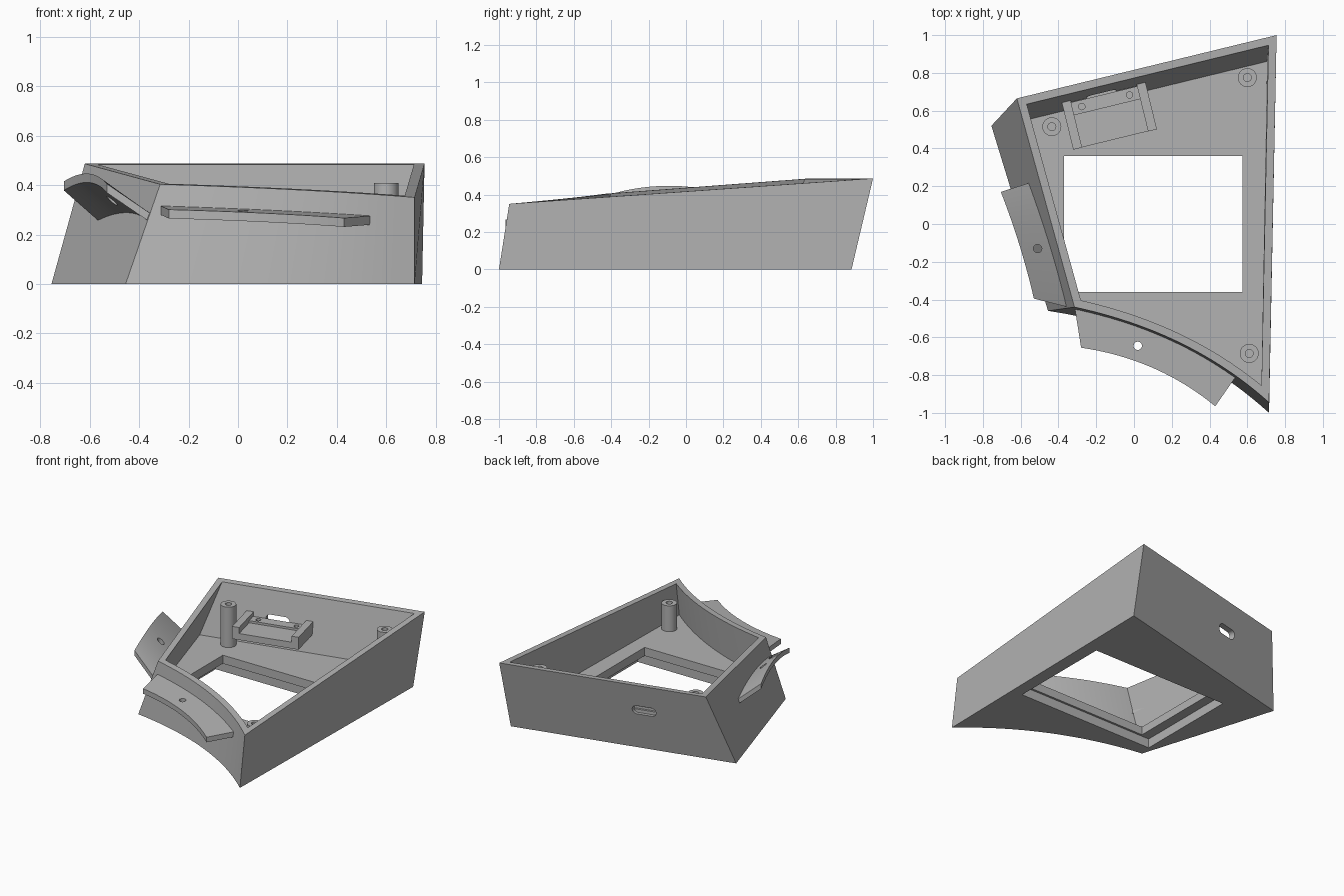
import bpy, bmesh, math
from mathutils import Vector, Matrix

if "Cube" in bpy.data.objects:
    bpy.data.objects.remove(bpy.data.objects["Cube"])

grey = bpy.data.materials.new("light_grey")
grey.diffuse_color = (0.45, 0.45, 0.45, 1)
grey.use_nodes = True
grey.node_tree.nodes["Principled BSDF"].inputs["Base Color"].default_value = grey.diffuse_color
WALL, FLOOR = 0.042, 0.125
ANG = math.atan(0.244)          # heading of the back wall


def lid(x, y):                  # sloping plane of the rim
    return 0.487 + 0.0704 * (y - 1) - 0.01715 * (x - 0.755)


def quad(a, b, c, n):           # smooth curve through three points
    a, b, c = Vector(a), Vector(b), Vector(c)
    out = []
    for i in range(n + 1):
        t = i / n
        out.append(a * (1 - t) * (1 - 2 * t) + b * 4 * t * (1 - t) + c * t * (2 * t - 1))
    return out


def make(name, verts, faces):
    me = bpy.data.meshes.new(name)
    me.from_pydata([tuple(v) for v in verts], [], faces)
    bm = bmesh.new()
    bm.from_mesh(me)
    bmesh.ops.recalc_face_normals(bm, faces=bm.faces)
    bm.to_mesh(me)
    bm.free()
    ob = bpy.data.objects.new(name, me)
    bpy.context.collection.objects.link(ob)
    me.materials.append(grey)
    return ob


def loft(name, rings, close=False):   # closed rings joined in order
    n, k = len(rings[0]), len(rings)
    faces = [(r * n + i, r * n + (i + 1) % n, (r + 1) % k * n + (i + 1) % n, (r + 1) % k * n + i)
             for r in range(k if close else k - 1) for i in range(n)]
    if not close:
        faces += [tuple(range(n)), tuple(range((k - 1) * n, k * n))]
    return make(name, [v for r in rings for v in r], faces)


def box(name, x0, x1, y0, y1, z0, z1, mat=None):
    ring = lambda z: [Vector(p) for p in ((x0, y0, z), (x1, y0, z), (x1, y1, z), (x0, y1, z))]
    ob = loft(name, [ring(z0), ring(z1)])
    if mat:
        ob.data.transform(mat)
    return ob


def cylinder(name, r, z0, z1, x, y, n=24):
    ring = lambda z: [(x + r * math.cos(2 * math.pi * i / n), y + r * math.sin(2 * math.pi * i / n), z)
                      for i in range(n)]
    return loft(name, [ring(z0), ring(z1)])


def cut(ob, cutter):
    m = ob.modifiers.new("cut", 'BOOLEAN')
    m.operation, m.solver, m.object = 'DIFFERENCE', 'EXACT', cutter
    bpy.context.view_layer.objects.active = ob
    with bpy.context.temp_override(object=ob, active_object=ob):
        bpy.ops.object.modifier_apply(modifier=m.name)
    bpy.data.objects.remove(cutter)


def smooth(ob):
    bpy.ops.object.select_all(action='DESELECT')
    ob.select_set(True)
    bpy.context.view_layer.objects.active = ob
    bpy.ops.object.shade_smooth_by_angle(angle=math.radians(25))


# Outline of the case: curved front from left to right, then the two back corners
N = 24
bottom = quad((-0.455, -0.46, 0), (0.18, -0.645, 0), (0.715, -1.0, 0), N)
bottom += [Vector((0.745, 0.885, 0)), Vector((-0.755, 0.52, 0))]
top = quad((-0.315, -0.44, 0), (0.25, -0.632, 0), (0.715, -0.945, 0), N)
top += [Vector((0.755, 1.0, 0)), Vector((-0.62, 0.665, 0))]
for v in top:
    v.z = lid(v.x, v.y)


def level(z):
    return [b.lerp(t, z / t.z) for b, t in zip(bottom, top)]


def inset(ring, d):             # move a counter-clockwise outline inwards
    out, n = [], len(ring)
    for i, p in enumerate(ring):
        e1 = (p - ring[i - 1]).xy.normalized()
        e2 = (ring[(i + 1) % n] - p).xy.normalized()
        n1, n2 = Vector((-e1.y, e1.x)), Vector((-e2.y, e2.x))
        m = (n1 + n2) * (d / (1 + n1.dot(n2)))
        out.append(Vector((p.x + m.x, p.y + m.y, p.z)))
    return out


# Case: hollow shell with rim and floor
inner_top = inset(top, WALL)
for v in inner_top:
    v.z = lid(v.x, v.y)
case = loft("case", [bottom, top, inner_top, inset(level(FLOOR), WALL)])
# Window opening with a wider recess underneath
cut(case, box("window_cutter", -0.37, 0.575, -0.36, 0.36, -0.1, 0.2))
cut(case, box("recess_cutter", -0.44, 0.64, -0.375, 0.38, -0.1, 0.066))
# Rounded port slot through the back wall
place = Matrix.Translation((-0.18, 0.715, 0.295)) @ Matrix.Rotation(ANG, 4, 'Z')
slot = []
for i in range(24):
    a = 2 * math.pi * (i + 0.5) / 24
    slot.append((0.032 * math.cos(a) + math.copysign(0.05, math.cos(a)), 0.032 * math.sin(a)))
cutter = loft("slot_cutter", [[Vector((x, y, z)) for x, z in slot] for y in (-0.12, 0.12)])
cutter.data.transform(place)
cut(case, cutter)
smooth(case)

# Screw posts with blind holes
for i, (x, y) in enumerate([(-0.435, 0.515), (0.6, 0.775), (0.61, -0.685)]):
    h = lid(x, y) - 0.064
    post = cylinder(f"screw_post_{i + 1}", 0.05, FLOOR - 0.01, h, x, y)
    cut(post, cylinder("hole_cutter", 0.021, h - 0.12, h + 0.1, x, y))
    smooth(post)

# Port shelf fixed to the back wall, with raised ends and a drilled back strip
frame = Matrix.Translation((-0.13, 0.57, 0)) @ Matrix.Rotation(ANG, 4, 'Z')
shelf = box("port_shelf", -0.227, 0.227, -0.125, 0.135, 0.24, 0.285, frame)
strip = box("port_shelf_strip", -0.18, 0.18, 0.05, 0.12, 0.28, 0.3, frame)
for x in (-0.13, 0.13):
    p = frame @ Vector((x, 0.085, 0))
    for ob in (shelf, strip):
        cut(ob, cylinder("hole_cutter", 0.017, 0.255, 0.4, p.x, p.y, 16))
for s, side in ((-1, "left"), (1, "right")):
    a, b = sorted((s * 0.18, s * 0.228))
    box(f"port_shelf_{side}_end", a, b, -0.126, 0.13, 0.241, 0.328, frame)


def sheet(name, inner, outer, thick, rows=1):   # solid sheet between two curves
    rings = []
    for p, q in zip(inner, outer):
        line = [p.lerp(q, k / rows) for k in range(rows + 1)]
        rings.append(line + [v - Vector((0, 0, thick)) for v in reversed(line)])
    return loft(name, rings)


# Front tab: curved ledge along the front wall
wall_line = inset(level(0.3), 0.02)[:N + 1]
start, end = Vector((-0.315, -0.435, 0)), Vector((0.545, -0.8, 0))
inner = [start] + [v for v in wall_line if start.x + 0.02 < v.x < end.x - 0.02] + [end]
outer = quad((-0.28, -0.655, 0), (0.1, -0.762, 0), (0.43, -0.965, 0), len(inner) - 1)
for v in inner + outer:
    v.z = lid(v.x, v.y) - 0.087
front_tab = sheet("front_tab", inner, outer, 0.036)
cut(front_tab, cylinder("hole_cutter", 0.022, 0, 1, 0.02, -0.645))
smooth(front_tab)

# Side tab: arched ledge rising away from the left wall
inner = quad((-0.54, 0.222, 0.27), (-0.43, -0.12, 0.305), (-0.32, -0.447, 0.262), 20)
outer = quad((-0.705, 0.17, 0.415), (-0.607, -0.11, 0.447), (-0.53, -0.395, 0.405), 20)
side_tab = sheet("side_tab", inner, outer, 0.036)
cut(side_tab, cylinder("hole_cutter", 0.022, 0, 1, -0.51, -0.13))
smooth(side_tab)
